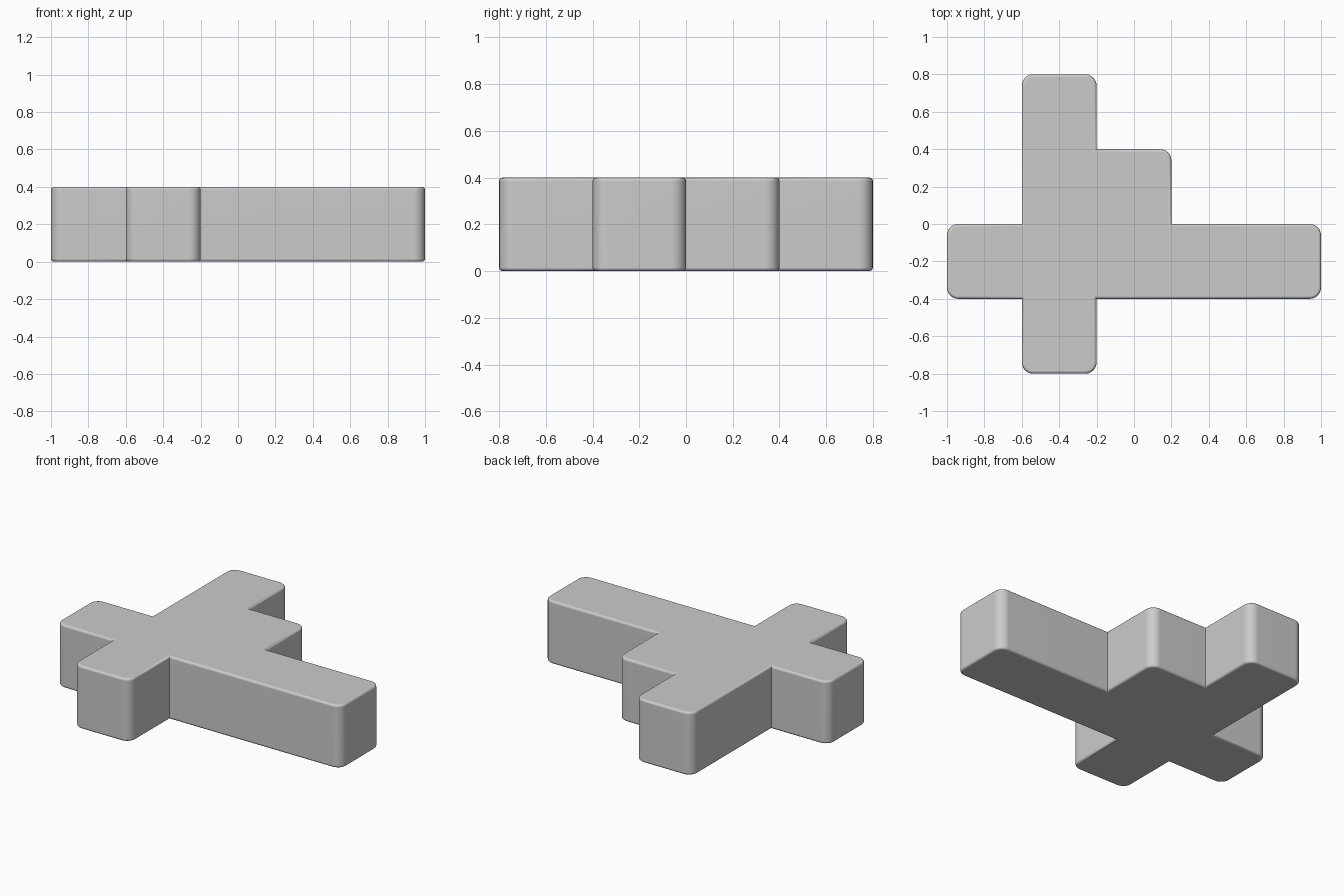
import bpy, bmesh
from math import sin, cos, pi
from mathutils import Vector

if "Cube" in bpy.data.objects:
    bpy.data.objects.remove(bpy.data.objects["Cube"])

HEIGHT, CORNER, RIM, STEPS = 0.4, 0.06, 0.015, 6

# Plan of the block, counter-clockwise
plan = [(-1, -.4), (-.6, -.4), (-.6, -.8), (-.2, -.8), (-.2, -.4), (1, -.4), (1, 0),
        (.2, 0), (.2, .4), (-.2, .4), (-.2, .8), (-.6, .8), (-.6, 0), (-1, 0)]


def rounded(points):
    """Round the outer corners and keep the inner ones sharp."""
    result = []
    for i, p in enumerate(points):
        p = Vector(p)
        a = (p - Vector(points[i - 1])).normalized()
        b = (Vector(points[(i + 1) % len(points)]) - p).normalized()
        if a.cross(b) < 0:
            result.append(p)
            continue
        centre = p + (b - a) * CORNER
        for k in range(STEPS + 1):
            t = k / STEPS * pi / 2
            result.append(centre + (a * sin(t) - b * cos(t)) * CORNER)
    return result


# Extruded block
bm = bmesh.new()
base = bm.faces.new([bm.verts.new((p.x, p.y, 0)) for p in rounded(plan)])
top = bmesh.ops.extrude_face_region(bm, geom=[base], use_keep_orig=True)["geom"]
bmesh.ops.translate(bm, vec=(0, 0, HEIGHT),
                    verts=[g for g in top if isinstance(g, bmesh.types.BMVert)])
bmesh.ops.recalc_face_normals(bm, faces=bm.faces)

# Softened top and bottom rims
rims = [e for e in bm.edges if abs(e.verts[0].co.z - e.verts[1].co.z) < 1e-4]
bmesh.ops.bevel(bm, geom=rims, offset=RIM, segments=3, profile=0.5,
                affect='EDGES', clamp_overlap=False)
bmesh.ops.recalc_face_normals(bm, faces=bm.faces)

mesh = bpy.data.meshes.new("stepped_cross_block")
bm.to_mesh(mesh)
bm.free()
block = bpy.data.objects.new("stepped_cross_block", mesh)
bpy.context.collection.objects.link(block)

# Smooth rounding with crisp inner corners
bpy.context.view_layer.objects.active = block
block.select_set(True)
bpy.ops.object.shade_smooth_by_angle(angle=pi / 5)
weighted = block.modifiers.new("weighted_normals", 'WEIGHTED_NORMAL')
weighted.keep_sharp = True
